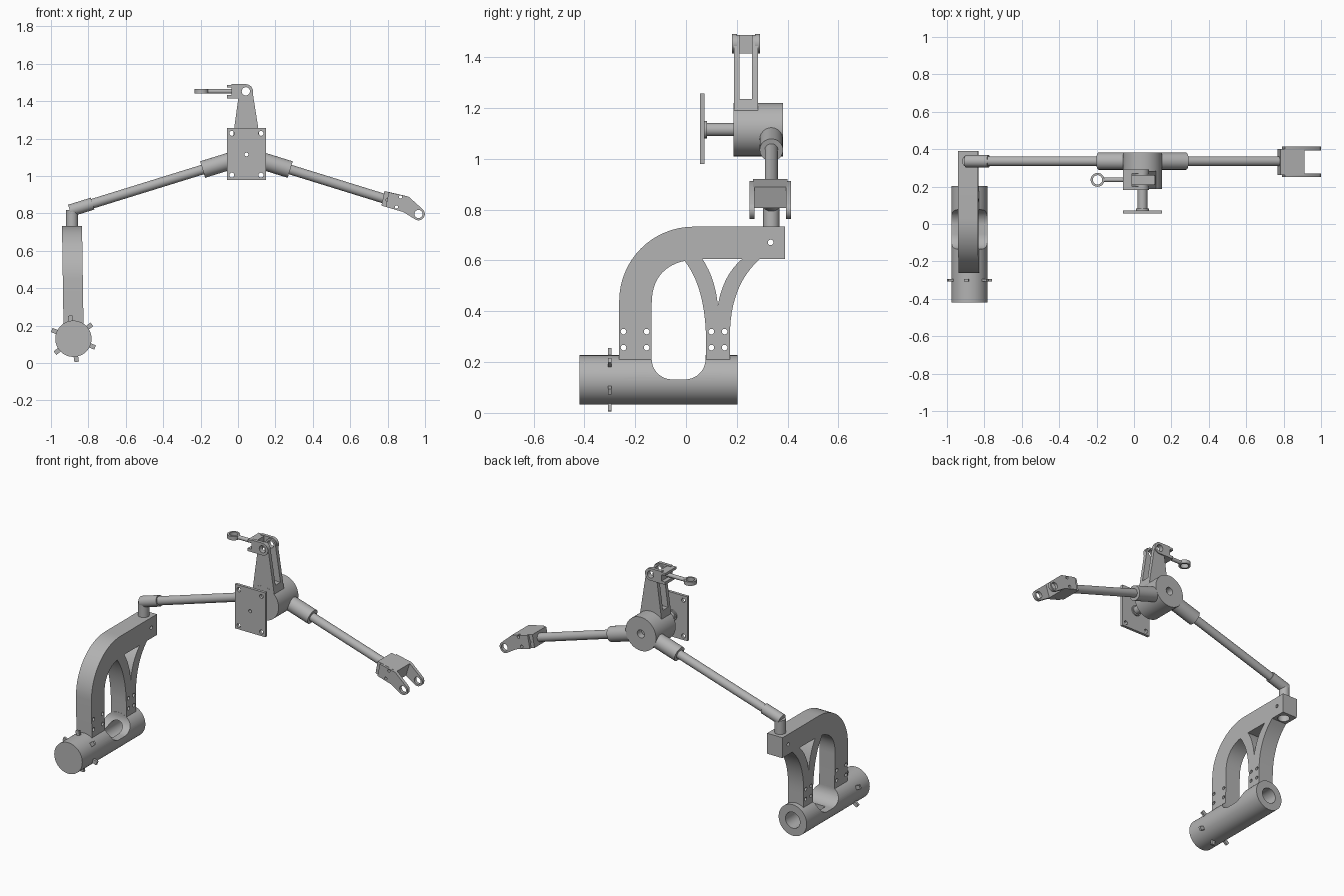
import bpy, bmesh, math
from mathutils import Vector

cube = bpy.data.objects.get("Cube")
if cube:
    bpy.data.objects.remove(cube)

metal = bpy.data.materials.new("plain grey metal")
metal.use_nodes = True
GREY = (0.45, 0.45, 0.45, 1)
metal.diffuse_color = GREY
metal.node_tree.nodes["Principled BSDF"].inputs["Base Color"].default_value = GREY


def finish(name, bm):
    bmesh.ops.recalc_face_normals(bm, faces=bm.faces)
    mesh = bpy.data.meshes.new(name)
    bm.to_mesh(mesh)
    bm.free()
    mesh.materials.append(metal)
    obj = bpy.data.objects.new(name, mesh)
    bpy.context.collection.objects.link(obj)
    return obj


def activate(obj):
    bpy.ops.object.select_all(action='DESELECT')
    obj.select_set(True)
    bpy.context.view_layer.objects.active = obj


def cyl(name, a, b, r, sides=40):
    """Cylinder from point a to point b."""
    a, b = Vector(a), Vector(b)
    bm = bmesh.new()
    bmesh.ops.create_cone(bm, cap_ends=True, segments=sides, radius1=r, radius2=r, depth=(b - a).length)
    turn = (b - a).to_track_quat('Z', 'Y').to_matrix()
    bmesh.ops.rotate(bm, matrix=turn, verts=bm.verts)
    bmesh.ops.translate(bm, vec=(a + b) / 2, verts=bm.verts)
    return finish(name, bm)


def prism(name, pts, lo, hi, axis):
    """Outline extruded along x (points are y, z) or along y (points are x, z)."""
    bm = bmesh.new()
    place = (lambda p, d: (d, *p)) if axis == 'x' else (lambda p, d: (p[0], d, p[1]))
    face = bm.faces.new([bm.verts.new(place(p, lo)) for p in pts])
    side = bmesh.ops.extrude_face_region(bm, geom=[face])
    shift = Vector(place((0, 0), hi - lo))
    bmesh.ops.translate(bm, vec=shift, verts=[g for g in side["geom"] if isinstance(g, bmesh.types.BMVert)])
    return finish(name, bm)


def box(name, x0, x1, y0, y1, z0, z1):
    return prism(name, [(x0, z0), (x1, z0), (x1, z1), (x0, z1)], y0, y1, 'y')


def arc(cx, cz, r, start, end, n=16):
    angles = [math.radians(start + (end - start) * i / n) for i in range(n + 1)]
    return [(cx + r * math.cos(t), cz + r * math.sin(t)) for t in angles]


def curve(p, q, s, n=12):
    """Quadratic curve from p to s, pulled toward q."""
    ts = [i / n for i in range(n + 1)]
    return [tuple((1 - t) ** 2 * p[k] + 2 * t * (1 - t) * q[k] + t * t * s[k] for k in (0, 1)) for t in ts]


def cut(obj, *cutters):
    for c in cutters:
        c.hide_render = True
        mod = obj.modifiers.new("cut", 'BOOLEAN')
        mod.operation, mod.solver, mod.object = 'DIFFERENCE', 'EXACT', c
        activate(obj)
        bpy.ops.object.modifier_apply(modifier=mod.name)
        bpy.data.objects.remove(c)
    return obj


def hole_x(y, z, r):
    return cyl("cutter", (-1.1, y, z), (-0.7, y, z), r, 20)


def hole_y(x, z, r, lo=-0.1, hi=0.6):
    return cyl("cutter", (x, lo, z), (x, hi, z), r, 24)


# Grip tube with rounded slot and rear bore
TX, TZ = -0.88, 0.13
slot = arc(-0.055, 0.212, 0.08, 180, 270) + arc(-0.003, 0.212, 0.08, 270, 360) + [(0.077, 0.4), (-0.135, 0.4)]
cut(cyl("grip_tube", (TX, -0.42, TZ), (TX, 0.203, TZ), 0.097, 64),
    prism("cutter", slot, -1.1, -0.7, 'x'),
    cyl("cutter", (TX, -0.05, TZ), (TX, 0.3, TZ), 0.05))

# Ring of small lugs round the tube
for i in range(6):
    t = math.radians(38 + 60 * i)
    lug = box("tube_lug", 0.085, 0.125, -0.007, 0.007, -0.012, 0.012)
    lug.location = (TX, -0.3, TZ)
    lug.rotation_euler = (0, -t, 0)

# Curved frame standing on the tube
outline = ([(-0.263, 0.2)] + arc(0.03, 0.44, 0.293, 180, 90)
           + [(0.39, 0.733), (0.39, 0.605)]
           + curve((0.29, 0.605), (0.172, 0.5), (0.173, 0.3)) + [(0.173, 0.2), (0.078, 0.2)]
           + curve((0.078, 0.32), (0.07, 0.5), (-0.005, 0.598))
           + curve((-0.02, 0.595), (-0.135, 0.56), (-0.135, 0.43)) + [(-0.135, 0.2)])
window = curve((0.065, 0.605), (0.115, 0.53), (0.125, 0.425)) + curve((0.126, 0.425), (0.145, 0.54), (0.22, 0.605))
bolts = [hole_x(y, z, 0.011) for y in (-0.246, -0.155, 0.1, 0.152) for z in (0.257, 0.32)]
frame = cut(prism("curved_frame", outline, -0.941, -0.834, 'x'),
            prism("cutter", window, -1.1, -0.7, 'x'), *bolts, hole_x(0.333, 0.671, 0.011),
            cyl("cutter", (-0.887, 0.333, 0.55), (-0.887, 0.333, 0.69), 0.036))
for v in frame.data.vertices:
    v.co.x += (0.735 - v.co.z) * 0.015

# Arms, sleeves and elbow
AY = 0.336
CX, CZ = 0.045, 1.115
centre = Vector((CX, AY, CZ - 0.008))
slope = math.radians(17.2)
right_dir = Vector((-math.cos(slope), 0, -math.sin(slope)))
left_dir = Vector((math.cos(slope), 0, -math.sin(slope)))
elbow = centre + right_dir * 0.976
cyl("right_arm", centre + right_dir * 0.09, elbow, 0.026)
cyl("left_arm", centre + left_dir * 0.09, centre + left_dir * 0.8, 0.026)
for side, d in (("right", right_dir), ("left", left_dir)):
    cyl(side + "_hub_sleeve", centre + d * 0.06, centre + d * 0.245, 0.046)
cyl("elbow_sleeve", elbow - right_dir * 0.115, elbow + right_dir * 0.012, 0.033)
cyl("elbow_post", (elbow.x, AY, 0.69), elbow, 0.032)

# Hub, front shaft and mounting plate
cut(cyl("hub", (CX, 0.187, CZ), (CX, 0.382, CZ), 0.105, 64),
    hole_y(CX, CZ, 0.01), hole_y(CX, CZ, 0.025, 0.34))
cut(cyl("front_shaft", (CX, 0.072, CZ), (CX, 0.19, CZ), 0.026), hole_y(CX, CZ, 0.01))
cut(cyl("shaft_collar", (CX, 0.072, CZ), (CX, 0.082, CZ), 0.034), hole_y(CX, CZ, 0.01))
cut(box("mounting_plate", -0.06, 0.15, 0.055, 0.073, 0.98, 1.257), hole_y(CX, CZ, 0.01),
    *[hole_y(CX + dx, CZ + dz, 0.013) for dx in (-0.078, 0.078) for dz in (-0.11, 0.113)])

# Forked upright above the hub
PZ = 1.453
upright = [(-0.032, 1.17), (0.122, 1.17)] + arc(CX - 0.003, PZ, 0.035, 10, 170)
cut(prism("forked_upright", upright, 0.188, 0.284, 'y'),
    box("cutter", -0.2, 0.2, 0.211, 0.26, 1.235, 1.6), hole_y(CX - 0.003, PZ, 0.022))

# Pivoting clevis with its ring-ended rod
cheek = [(-0.035, 1.415)] + arc(CX - 0.003, PZ, 0.038, -90, 90) + [(-0.035, 1.491)]
for y0 in (0.181, 0.271):
    cut(prism("clevis_cheek", cheek, y0, y0 + 0.02, 'y'), hole_y(CX - 0.003, PZ, 0.022))
cut(box("clevis_block", -0.06, -0.01, 0.181, 0.291, 1.415, 1.487),
    box("cutter", -0.1, -0.035, 0.1, 0.4, 1.433, 1.472))
EY = 0.236
cyl("ring_rod", (-0.162, EY, PZ), (-0.03, EY, PZ), 0.012, 24)
cut(cyl("rod_ring", (-0.195, EY, PZ - 0.012), (-0.195, EY, PZ + 0.012), 0.037),
    cyl("cutter", (-0.195, EY, PZ - 0.1), (-0.195, EY, PZ + 0.1), 0.025))

# Left end fork: body and two eye lugs
body = [(0.783, 0.92), (0.767, 0.842), (0.885, 0.807), (0.912, 0.89)]
pins = [(0.8, 0.872), (0.869, 0.888), (0.847, 0.834)]
cut(prism("fork_body", body, 0.263, 0.4, 'y'), *[hole_y(x, z, 0.009) for x, z in pins])
lug = [(0.806, 0.913), (0.79, 0.835), (0.885, 0.807)] + arc(0.965, 0.797, 0.034, 235, 410) + [(0.912, 0.89)]
for y0 in (0.25, 0.394):
    cut(prism("fork_lug", lug, y0, y0 + 0.02, 'y'), hole_y(0.965, 0.797, 0.022),
        *[hole_y(x, z, 0.009) for x, z in pins[1:]])

# Smooth the round parts while keeping edges crisp
for obj in list(bpy.context.scene.objects):
    if obj.type == 'MESH':
        activate(obj)
        bpy.ops.object.shade_smooth_by_angle(angle=math.radians(30))
